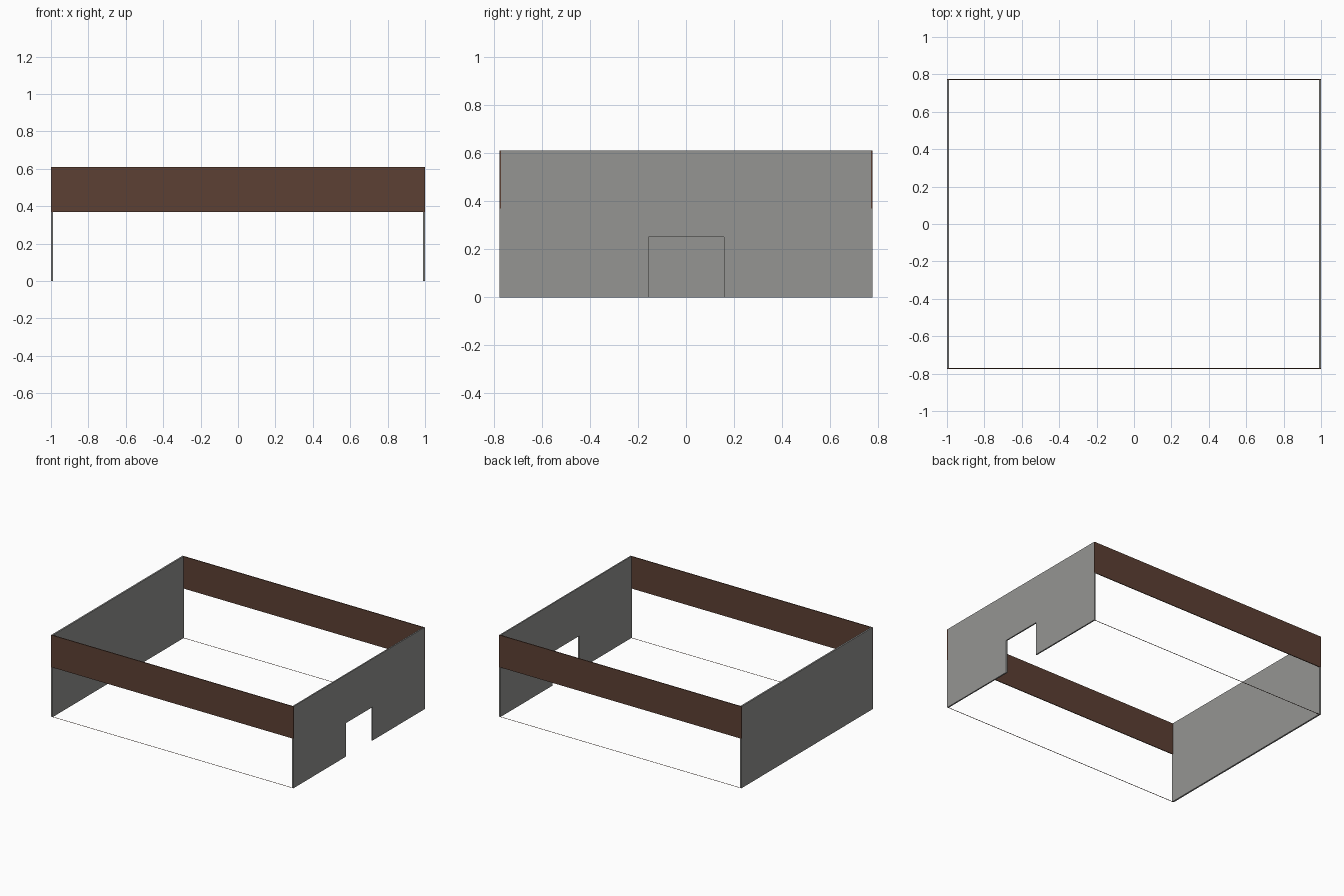
import bpy, bmesh

if "Cube" in bpy.data.objects:
    bpy.data.objects.remove(bpy.data.objects["Cube"])


def material(name, rgb):
    m = bpy.data.materials.new(name)
    m.diffuse_color = (*rgb, 1)
    m.use_nodes = True
    m.node_tree.nodes["Principled BSDF"].inputs["Base Color"].default_value = m.diffuse_color
    return m


GRAY = material("wall gray", (0.30, 0.30, 0.29))
BROWN = material("dark brown", (0.107, 0.051, 0.033))
Y, H = 0.775, 0.61


def extrude(name, outline, place, depth, mat):
    """Flat outline placed in space by place(), thickened by the vector depth."""
    bm = bmesh.new()
    face = bm.faces.new([bm.verts.new(place(a, b)) for a, b in outline])
    if depth:
        ext = bmesh.ops.extrude_face_region(bm, geom=[face])
        verts = [v for v in ext["geom"] if isinstance(v, bmesh.types.BMVert)]
        bmesh.ops.translate(bm, verts=verts, vec=depth)
    bmesh.ops.recalc_face_normals(bm, faces=bm.faces)
    me = bpy.data.meshes.new(name)
    bm.to_mesh(me)
    bm.free()
    me.materials.append(mat)
    ob = bpy.data.objects.new(name, me)
    bpy.context.collection.objects.link(ob)
    return ob


# End walls: plain on the left, with a doorway on the right
W = Y - 0.006
extrude("left_wall", [(-W, 0), (W, 0), (W, H), (-W, H)],
        lambda y, z: (-1, y, z), (0.012, 0, 0), GRAY)
extrude("doorway_wall",
        [(-W, 0), (-0.155, 0), (-0.155, 0.25), (0.158, 0.25),
         (0.158, 0), (W, 0), (W, H), (-W, H)],
        lambda y, z: (1, y, z), (-0.01, 0, 0), GRAY)

# Long sides: brown upper fascia and a flat sill strip at ground level
for side, s in (("front", -1), ("back", 1)):
    extrude(side + "_fascia", [(-1, 0.37), (1, 0.37), (1, H), (-1, H)],
            lambda x, z: (x, s * Y, z), (0, -s * 0.006, 0), BROWN)
    extrude(side + "_sill", [(-1, Y - 0.006), (1, Y - 0.006), (1, Y), (-1, Y)],
            lambda x, y: (x, s * y, 0), None, BROWN)
    # Narrow corner posts closing the wall ends below the fascia
    for end, e, t in (("left", -1, 0.012), ("right", 1, 0.01)):
        extrude(f"{side}_{end}_post",
                [(1 - t, 0), (1, 0), (1, 0.37), (1 - t, 0.37)],
                lambda x, z: (e * x, s * Y, z), (0, -s * 0.006, 0), GRAY)
